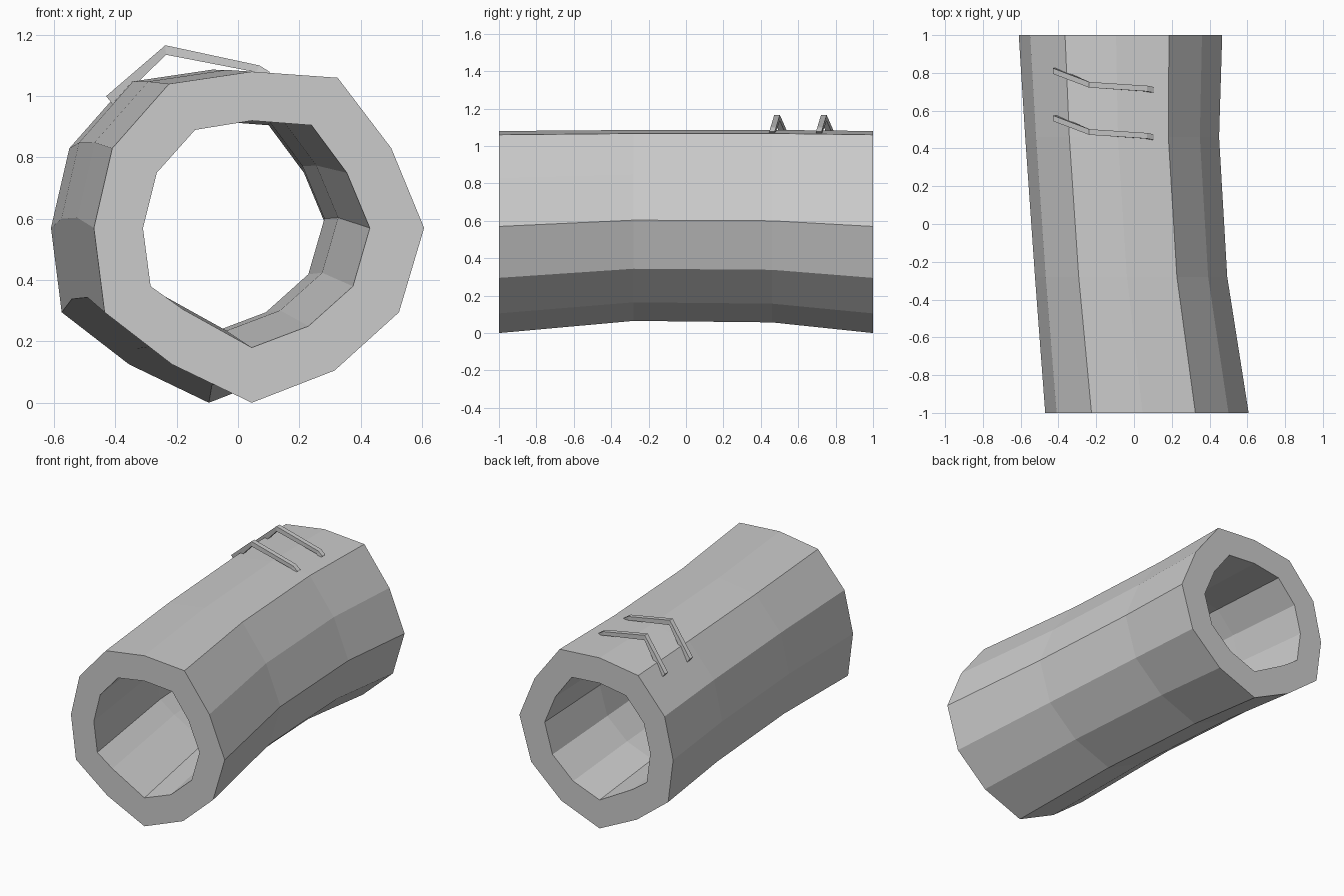
import bpy, bmesh

if "Cube" in bpy.data.objects:
    bpy.data.objects.remove(bpy.data.objects["Cube"])

def make_object(name, verts, faces):
    me = bpy.data.meshes.new(name)
    me.from_pydata(verts, [], faces)
    bm = bmesh.new()
    bm.from_mesh(me)
    bmesh.ops.recalc_face_normals(bm, faces=bm.faces)
    bm.to_mesh(me)
    bm.free()
    ob = bpy.data.objects.new(name, me)
    bpy.context.collection.objects.link(ob)
    return ob

# Hollow log: irregular 12-sided outer and inner outlines (x, z)
outer = [(.045, 0), (.315, .105), (.525, .295), (.607, .57), (.50, .83), (.325, 1.06),
         (.045, 1.08), (-.225, 1.04), (-.41, .83), (-.47, .57), (-.435, .295), (-.215, .125)]
inner = [(.045, .18), (.23, .25), (.375, .38), (.43, .57), (.355, .75), (.24, .905),
         (.045, .92), (-.14, .89), (-.265, .75), (-.31, .57), (-.285, .38), (-.18, .305)]
# Stations along the log: y, x offset, z offset, scale
stations = [(-1, 0, 0, 1), (-.28, -.08, .065, .945), (.46, -.128, .057, .953), (1, -.14, 0, 1)]
n, rings = len(outer), len(stations)
verts = [(dx + s * x, y, dz + s * z)
         for outline in (outer, inner) for y, dx, dz, s in stations for x, z in outline]
faces = []
for i in range(n):
    j = (i + 1) % n
    for shell in (0, rings * n):                  # outer and inner walls
        for r in range(rings - 1):
            a, b = shell + r * n, shell + (r + 1) * n
            faces.append((a + i, a + j, b + j, b + i))
    for r in (0, rings - 1):                      # end rims
        a, b = r * n, (rings + r) * n
        faces.append((a + i, a + j, b + j, b + i))
make_object("hollow_log", verts, faces)

# Bent twigs on top: upper point, lower point (x, z) and y at each bend
bends = [((-.43, 1.0), (-.405, .968), .81), ((-.237, 1.166), (-.235, 1.135), .737),
         ((.07, 1.10), (.06, 1.078), .717), ((.105, 1.078), (.085, 1.06), .71)]
h = .015
for k, shift in enumerate((0, -.25)):
    verts, faces = [], [(0, 1, 2, 3), (12, 13, 14, 15)]
    for (ux, uz), (lx, lz), y in bends:
        y += shift
        verts += [(ux, y - h, uz), (ux, y + h, uz), (lx, y + h, lz), (lx, y - h, lz)]
    for r in range(len(bends) - 1):
        for i in range(4):
            j = (i + 1) % 4
            faces.append((r * 4 + i, r * 4 + j, r * 4 + 4 + j, r * 4 + 4 + i))
    make_object(f"bent_twig_{k + 1}", verts, faces)
